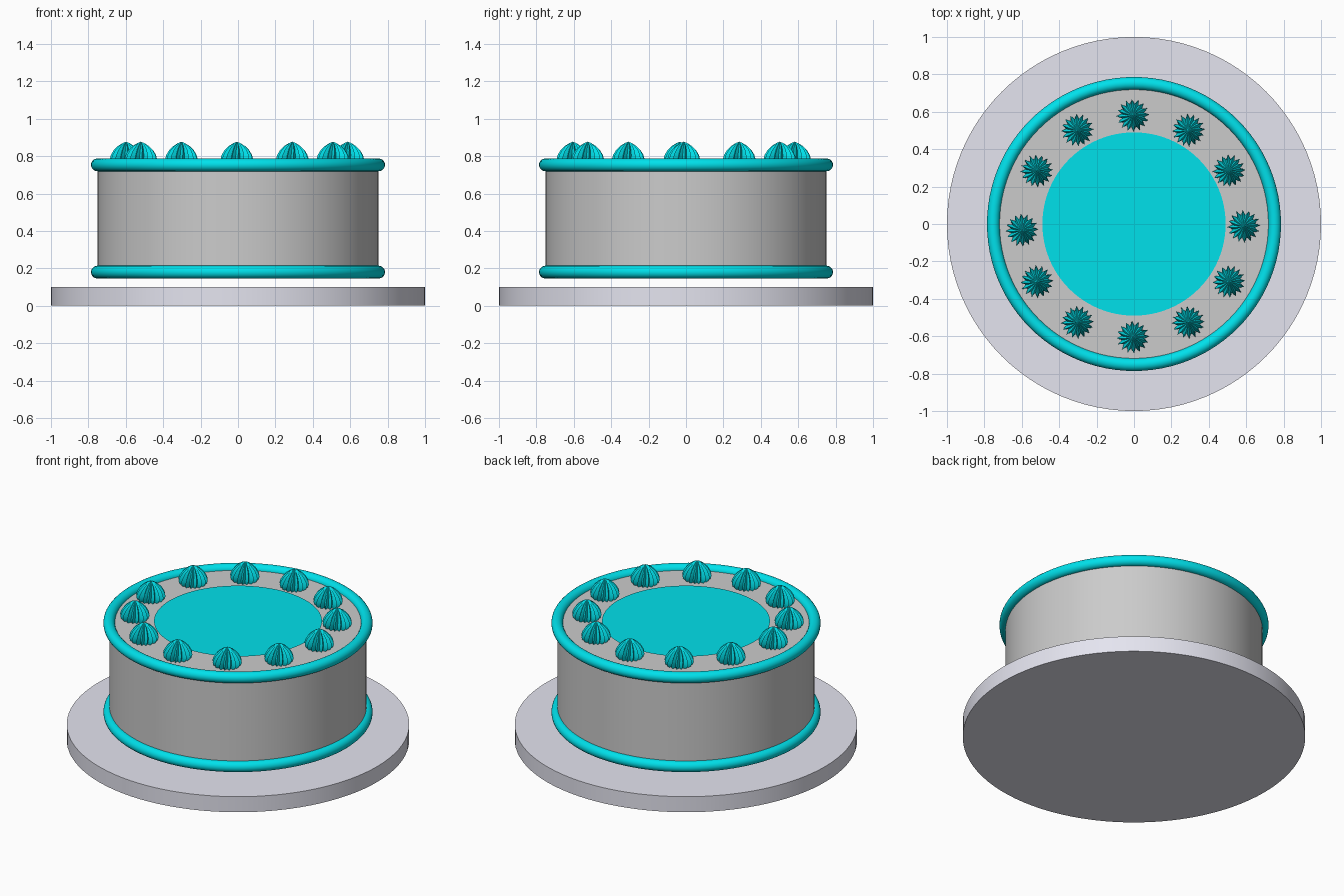
import bpy, bmesh, math

if "Cube" in bpy.data.objects:
    bpy.data.objects.remove(bpy.data.objects["Cube"])

def material(name, rgb):
    m = bpy.data.materials.new(name)
    m.diffuse_color = (*rgb, 1)
    m.use_nodes = True
    m.node_tree.nodes["Principled BSDF"].inputs["Base Color"].default_value = m.diffuse_color
    return m

teal = material("teal_icing", (0.0, 0.75, 0.83))
pale = material("pale_plate", (0.78, 0.78, 0.87))

def finish(ob, name, mat=None, angle=40):
    ob.name = name
    if mat:
        ob.data.materials.append(mat)
    bpy.ops.object.select_all(action='DESELECT')
    ob.select_set(True)
    bpy.context.view_layer.objects.active = ob
    bpy.ops.object.shade_smooth_by_angle(angle=math.radians(angle))
    return ob

def drum(name, radius, z0, z1, mat=None):
    bpy.ops.mesh.primitive_cylinder_add(vertices=96, radius=radius, depth=z1 - z0,
                                        location=(0, 0, (z0 + z1) / 2))
    return finish(bpy.context.object, name, mat)

# Plate and cake body
drum("plate", 1.0, 0.0, 0.1, pale)
drum("cake", 0.75, 0.17, 0.757)

# Flat icing disc on top
bpy.ops.mesh.primitive_circle_add(vertices=96, radius=0.49, fill_type='NGON',
                                  location=(0, 0, 0.765))
finish(bpy.context.object, "icing_disc", teal)

# Piped borders
for name, z in (("lower_border", 0.18), ("upper_border", 0.753)):
    bpy.ops.mesh.primitive_torus_add(major_radius=0.752, minor_radius=0.034,
                                     major_segments=96, minor_segments=20,
                                     location=(0, 0, z))
    finish(bpy.context.object, name, teal)

# Star-piped cream dollop: ribbed profile with a slight swirl
POINTS = 16
PROFILE = [(0.066, 0.0), (0.081, 0.012), (0.087, 0.03), (0.081, 0.052),
           (0.066, 0.077), (0.045, 0.098), (0.02, 0.114)]
bm = bmesh.new()
rings = []
for k, (r, z) in enumerate(PROFILE):
    ring = []
    for j in range(POINTS * 2):
        a = math.pi * j / POINTS + 0.03 * k
        rr = r * (0.7 if j % 2 else 1.0)
        ring.append(bm.verts.new((rr * math.cos(a), rr * math.sin(a), z)))
    rings.append(ring)
n = POINTS * 2
for lo, hi in zip(rings, rings[1:]):
    for j in range(n):
        bm.faces.new((lo[j], lo[(j + 1) % n], hi[(j + 1) % n], hi[j]))
tip = bm.verts.new((0, 0, 0.122))
for j in range(n):
    bm.faces.new((rings[-1][j], rings[-1][(j + 1) % n], tip))
bm.faces.new(rings[0][::-1])
dollop_mesh = bpy.data.meshes.new("dollop")
bm.to_mesh(dollop_mesh)
bm.free()

# Ring of twelve dollops
for i in range(12):
    a = math.radians(30 * i + (2 if i == 6 else 0))
    ob = bpy.data.objects.new("dollop", dollop_mesh.copy())
    bpy.context.collection.objects.link(ob)
    ob.location = (-0.006 + 0.593 * math.cos(a), -0.012 + 0.593 * math.sin(a), 0.755)
    finish(ob, f"dollop_{i + 1}", teal)
